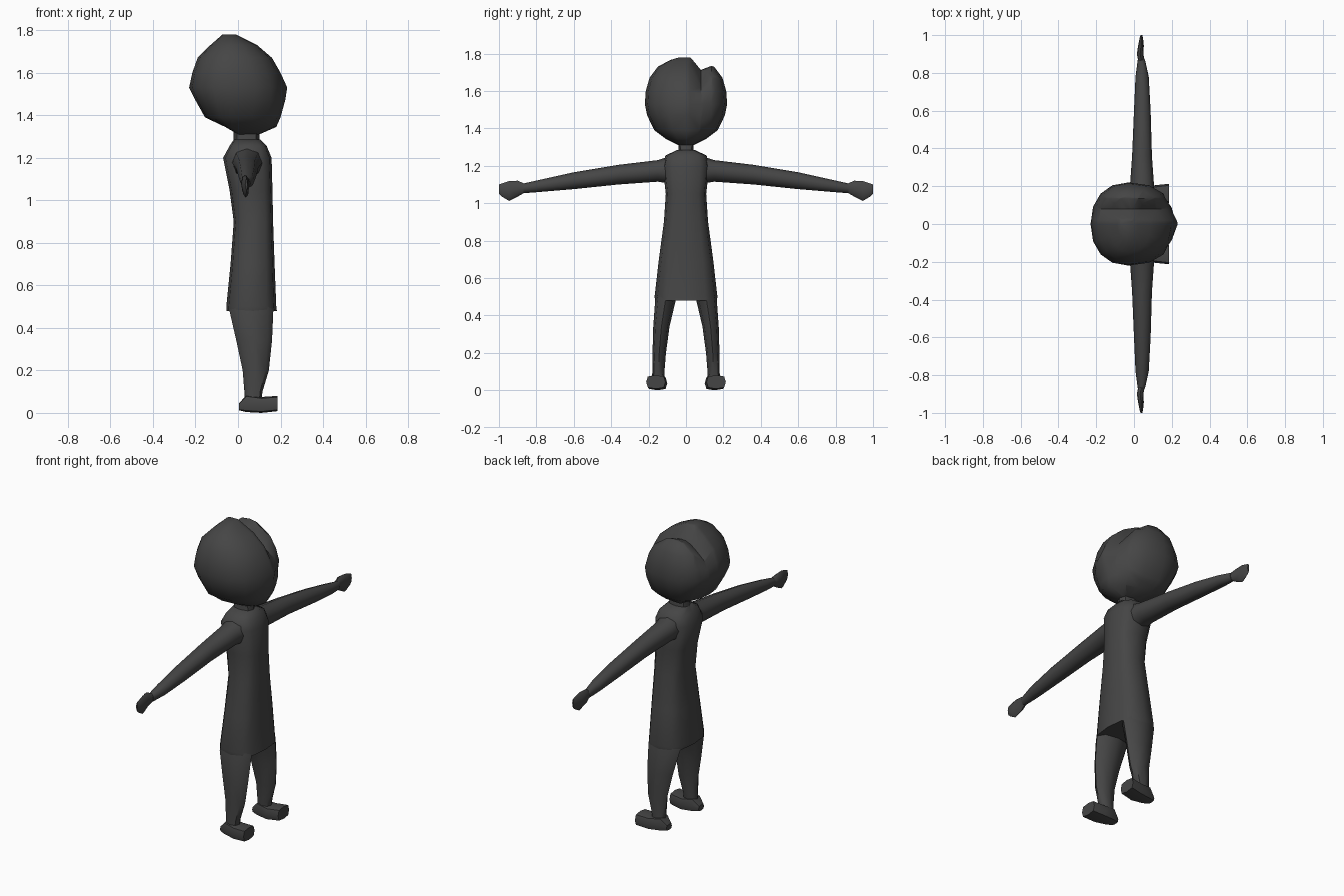
import bpy, bmesh, math

if "Cube" in bpy.data.objects:
    bpy.data.objects.remove(bpy.data.objects["Cube"])

mat = bpy.data.materials.new("charcoal")
mat.diffuse_color = (0.06, 0.06, 0.06, 1)
mat.use_nodes = True
mat.node_tree.nodes["Principled BSDF"].inputs["Base Color"].default_value = mat.diffuse_color


def spow(c, p):
    return math.copysign(abs(c) ** p, c)


def loft(name, rings, axis, n=8, p=0.8, centre=None, side=1, edit=None, angle=50):
    """Skin rings (t, umin, umax, vmin, vmax) along an axis; side=-1 mirrors in y."""
    bm = bmesh.new()
    loops = []
    for t, u0, u1, v0, v1 in rings:
        uc = (u0 + u1) / 2 if centre is None else min(max(centre, u0 + .01), u1 - .01)
        loop = []
        for k in range(n):
            a = 2 * math.pi * k / n
            c, s = spow(math.cos(a), p), spow(math.sin(a), p)
            u = uc + c * ((u1 - uc) if c > 0 else (uc - u0))
            v = (v0 + v1) / 2 + s * (v1 - v0) / 2
            x, y, z = {'x': (t, u, v), 'y': (u, t, v), 'z': (u, v, t)}[axis]
            loop.append(bm.verts.new((x, y * side, z)))
        loops.append(loop)
    for a, b in zip(loops, loops[1:]):
        for k in range(n):
            j = (k + 1) % n
            bm.faces.new((a[k], a[j], b[j], b[k]))
    bm.faces.new(loops[0])
    bm.faces.new(loops[-1])
    if edit:
        edit(bm)
    bmesh.ops.recalc_face_normals(bm, faces=bm.faces)
    me = bpy.data.meshes.new(name)
    bm.to_mesh(me)
    bm.free()
    me.materials.append(mat)
    ob = bpy.data.objects.new(name, me)
    bpy.context.collection.objects.link(ob)
    bpy.ops.object.select_all(action='DESELECT')
    ob.select_set(True)
    bpy.context.view_layer.objects.active = ob
    bpy.ops.object.shade_smooth_by_angle(angle=math.radians(angle))
    return ob


def shape_head(bm):
    # off-centre hair parting, and shallow eye sockets below it
    for y in (0.02, 0.08, 0.135):
        bmesh.ops.bisect_plane(bm, geom=bm.verts[:] + bm.edges[:] + bm.faces[:],
                               plane_co=(0, y, 0), plane_no=(0, 1, 0))
    for v in bm.verts:
        x, y, z = v.co
        w = max(0, 1 - abs(y - 0.08) / 0.06)
        fade = min(1, max(0, (z - 1.56) / 0.12))
        v.co.z -= 0.055 * w * fade
        if x > 0.05:
            v.co.x -= 0.03 * w * fade
            eye = math.exp(-((abs(y) - 0.10) / 0.05) ** 2 - ((z - 1.53) / 0.05) ** 2)
            v.co.x -= 0.025 * eye


# Head: z, back, front, half width
head = [(1.31, 0.0, 0.10, .04), (1.345, -.06, .18, .11), (1.39, -.155, .20, .17),
        (1.47, -.20, .222, .208), (1.53, -.23, .232, .22), (1.60, -.215, .20, .215),
        (1.67, -.19, .16, .195), (1.73, -.13, .09, .15), (1.765, -.09, .02, .085),
        (1.78, -.075, -.01, .035)]
loft("head", [(z, a, b, -h, h) for z, a, b, h in head], 'z', n=16, p=0.9,
     centre=-0.03, edit=shape_head)

# Neck and long tunic body
loft("neck", [(1.22, -.04, .12, -.06, .06), (1.29, -.02, .10, -.04, .04),
              (1.36, -.02, .10, -.045, .045)], 'z')
body = [(0.48, -.055, .183, .165), (0.50, -.055, .18, .168), (0.70, -.035, .172, .145),
        (0.90, -.02, .165, .118), (1.05, -.04, .162, .108), (1.20, -.07, .158, .125),
        (1.255, -.04, .135, .11), (1.285, -.02, .105, .045)]
loft("tunic", [(z, a, b, -h, h) for z, a, b, h in body], 'z', n=12, p=0.7)

for side, tag in ((1, "left"), (-1, "right")):
    # Arm tapering to the wrist, ending in a mitten hand
    loft("arm_" + tag, [
        (.06, -.03, .12, 1.10, 1.26), (.15, -.025, .11, 1.115, 1.23),
        (.36, -.01, .095, 1.10, 1.205), (.60, 0, .088, 1.075, 1.165),
        (.78, .008, .078, 1.06, 1.125), (.87, .02, .058, 1.053, 1.105)],
        'y', p=0.95, side=side)
    loft("hand_" + tag, [
        (.865, .022, .056, 1.055, 1.105), (.90, .015, .05, 1.035, 1.12),
        (.945, .022, .052, 1.012, 1.118), (.985, .03, .048, 1.035, 1.105),
        (1.0, .034, .044, 1.05, 1.10)], 'y', p=0.9, side=side)
    # Leg and wedge foot
    loft("leg_" + tag, [
        (.05, .03, .11, .118, .182), (.10, .03, .115, .115, .18),
        (.20, .022, .145, .107, .179), (.34, -.008, .16, .088, .175),
        (.48, -.04, .166, .055, .165), (.54, -.035, .165, .02, .15)],
        'z', p=0.85, side=side)
    loft("foot_" + tag, [
        (.005, .125, .175, .012, .045), (.04, .11, .19, .004, .085),
        (.11, .10, .205, 0, .075), (.185, .11, .213, .008, .08)],
        'x', p=0.55, side=side, angle=40)
